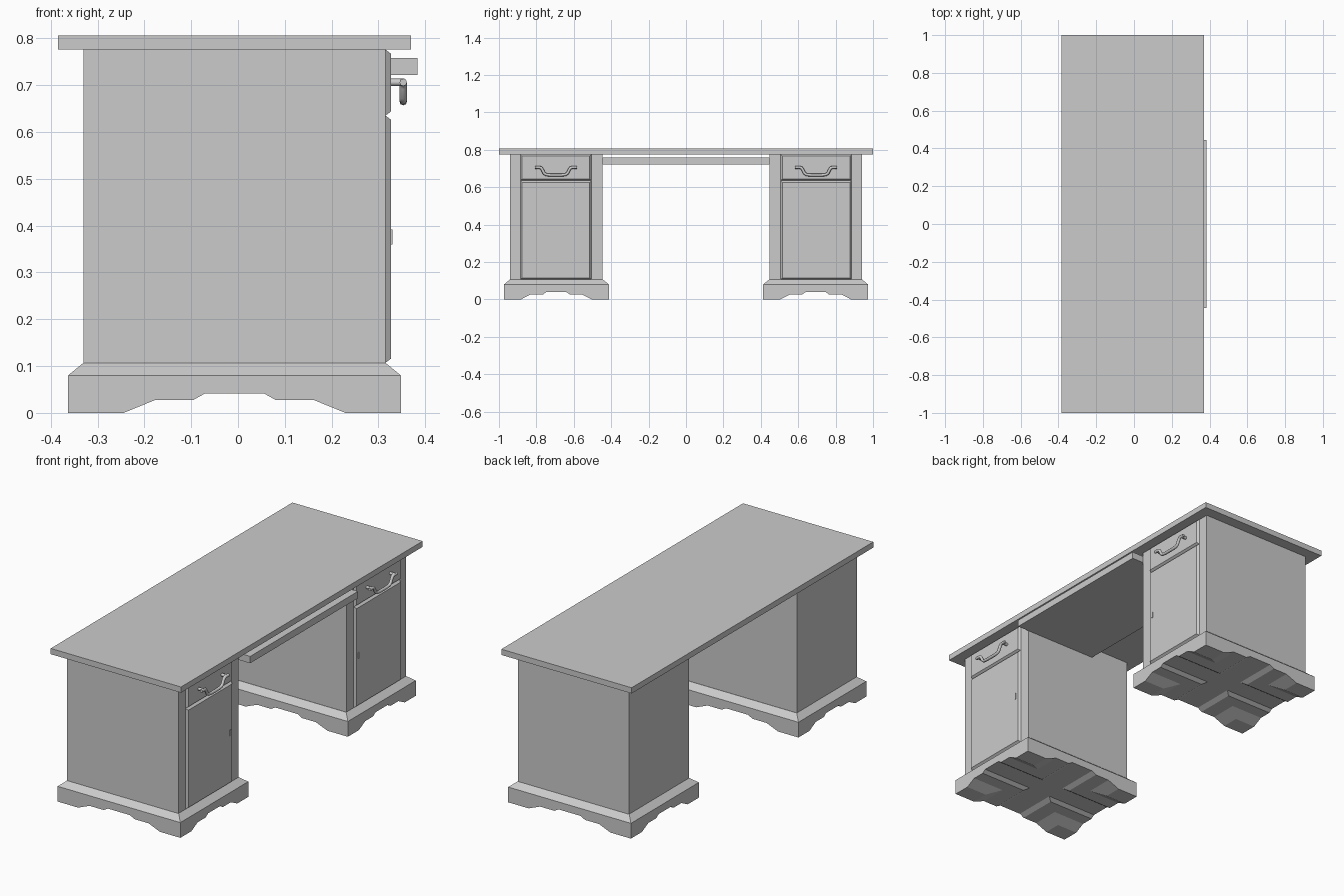
import bpy, bmesh
from mathutils import Vector

old = bpy.data.objects.get("Cube")
if old:
    bpy.data.objects.remove(old, do_unlink=True)

GREY = (0.6, 0.6, 0.6, 1)
paint = bpy.data.materials.new("plain grey")
paint.use_nodes = True
paint.diffuse_color = GREY
paint.node_tree.nodes["Principled BSDF"].inputs["Base Color"].default_value = GREY


def add_object(name, bm):
    bmesh.ops.recalc_face_normals(bm, faces=bm.faces[:])
    mesh = bpy.data.meshes.new(name)
    bm.to_mesh(mesh)
    bm.free()
    mesh.materials.append(paint)
    obj = bpy.data.objects.new(name, mesh)
    bpy.context.collection.objects.link(obj)
    return obj


def box(name, x, y, z, taper=(0, 0, 0), side=None):
    """Box between limits; the face on the given side (axis) shrinks by taper."""
    bm = bmesh.new()
    bmesh.ops.create_cube(bm, size=1)
    limits = (x, y, z)
    for v in bm.verts:
        on_side = side is not None and v.co[side] > 0
        for a in range(3):
            high = v.co[a] > 0
            inset = taper[a] if on_side else 0
            v.co[a] = limits[a][1] - inset if high else limits[a][0] + inset
    return add_object(name, bm)


def prism(name, profile, axis, reach):
    """Extrude a (distance, height) profile along x (0) or y (1)."""
    bm = bmesh.new()
    a, b = reach
    place = (lambda d, h: (a, d, h)) if axis == 0 else (lambda d, h: (d, a, h))
    face = bm.faces.new([bm.verts.new(place(d, h)) for d, h in profile])
    made = bmesh.ops.extrude_face_region(bm, geom=[face])["geom"]
    shift = Vector((b - a, 0, 0)) if axis == 0 else Vector((0, b - a, 0))
    bmesh.ops.translate(bm, vec=shift,
                        verts=[g for g in made if isinstance(g, bmesh.types.BMVert)])
    return add_object(name, bm)


def tube(name, points, radius):
    """Round bar along a path with softened bends."""
    curve = bpy.data.curves.new(name, "CURVE")
    curve.dimensions = "3D"
    curve.bevel_depth = radius
    curve.bevel_resolution = 2
    curve.use_fill_caps = True
    line = curve.splines.new("POLY")
    path = [Vector(p) for p in points]
    soft = [path[0]]
    for p, q, r in zip(path, path[1:], path[2:]):
        soft += [q.lerp(p, 0.25), q.lerp((p + r) / 2, 0.12), q.lerp(r, 0.25)]
    soft.append(path[-1])
    line.points.add(len(soft) - 1)
    for point, co in zip(line.points, soft):
        point.co = (*co, 1)
    curve.materials.append(paint)
    obj = bpy.data.objects.new(name, curve)
    bpy.context.collection.objects.link(obj)
    return obj


def arch(centre, half):
    """Stepped opening below a plinth, mirrored about its centre."""
    steps = [(1, -0.02), (1, 0), (0.72, 0.027), (0.375, 0.027), (0.27, 0.041)]
    left = [(centre - half * s, h) for s, h in steps]
    right = [(centre + half * s, h) for s, h in reversed(steps)]
    return left + right


# Top board and pull-out tray
box("desk_top", (-0.385, 0.37), (-1, 1), (0.776, 0.806))
box("keyboard_tray", (-0.1, 0.383), (-0.446, 0.446), (0.722, 0.758))

for label, s in (("right", -1), ("left", 1)):
    def span(a, b):
        return tuple(sorted((s * a, s * b)))

    # Cabinet body
    box(label + "_cabinet", (-0.33, 0.315), span(0.446, 0.942), (0.1, 0.776))

    # Plinth with arches cut through both ways, and its sloped moulding
    plinth = box(label + "_plinth", (-0.363, 0.348), span(0.412, 0.974), (0, 0.08))
    cutters = [prism(label + "_side_cutter", arch(-0.0075, 0.237), 1, span(0.3, 1.1)),
               prism(label + "_front_cutter", arch(s * 0.693, 0.19), 0, (-0.5, 0.5))]
    for cutter in cutters:
        cutter.hide_render = True
        cutter.hide_viewport = True
        mod = plinth.modifiers.new("arch", "BOOLEAN")
        mod.operation = "DIFFERENCE"
        mod.solver = "EXACT"
        mod.object = cutter
    box(label + "_moulding", (-0.363, 0.348), span(0.412, 0.974), (0.08, 0.107),
        (0.033, 0.033, 0), 2)

    # Bevelled drawer and door fronts
    for part, z in (("drawer", (0.635, 0.776)), ("door", (0.107, 0.635))):
        box(label + "_" + part, (0.315, 0.327), span(0.506, 0.886), z, (0, 0.009, 0.009), 0)

    # Lock plate near the inner edge of the door
    box(label + "_lock_plate", (0.325, 0.33), span(0.528, 0.536), (0.36, 0.392))

    # Drop handle with two mounting posts
    mid = s * 0.696
    half = [(0.353, 0.112, 0.706), (0.353, 0.078, 0.706), (0.353, 0.058, 0.665)]
    bail = [(x, mid - y, z) for x, y, z in half]
    bail += [(x, mid + y, z) for x, y, z in reversed(half)]
    tube(label + "_handle", bail, 0.008)
    for side, way in (("inner", -1), ("outer", 1)):
        y = mid + s * way * 0.096
        tube(label + "_" + side + "_handle_post",
             [(0.32, y, 0.706), (0.34, y, 0.706), (0.356, y, 0.706)], 0.008)
